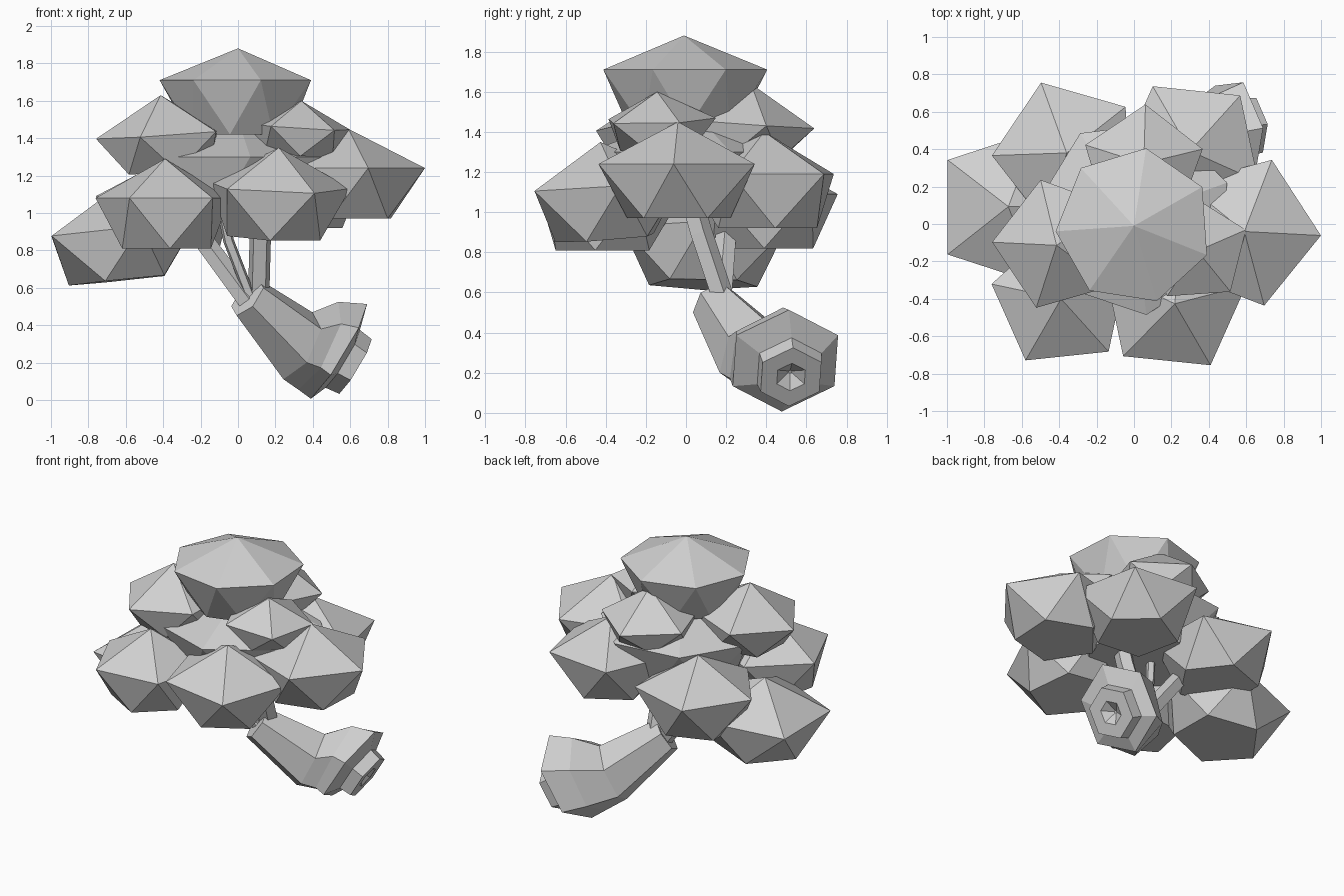
import bpy, bmesh
from math import cos, sin, radians, pi
from mathutils import Vector, Matrix

if "Cube" in bpy.data.objects:
    bpy.data.objects.remove(bpy.data.objects["Cube"])

grey = bpy.data.materials.new("plain_grey")
grey.use_nodes = True
grey.diffuse_color = (0.63, 0.63, 0.63, 1)
grey.node_tree.nodes["Principled BSDF"].inputs["Base Color"].default_value = (0.63, 0.63, 0.63, 1)


def finish(name, bm):
    bmesh.ops.recalc_face_normals(bm, faces=bm.faces)
    mesh = bpy.data.meshes.new(name)
    bm.to_mesh(mesh)
    bm.free()
    mesh.materials.append(grey)
    obj = bpy.data.objects.new(name, mesh)
    bpy.context.collection.objects.link(obj)
    return obj


# Faceted leaf clump: low apex, wide rim, narrower flat base turned half a step
def clump(name, apex, angle, radius=0.41, sides=5, drop=0.21, height=0.48, tilt=0):
    bm = bmesh.new()
    tip = bm.verts.new((0, 0, 0))
    step = 2 * pi / sides

    def ring(r, z, turn):
        return [bm.verts.new((r * cos(turn + i * step), r * sin(turn + i * step), z))
                for i in range(sides)]
    rim = ring(radius, -drop, radians(angle))
    base = ring(radius * 0.66, -height, radians(angle) + step / 2)
    for i in range(sides):
        j = (i + 1) % sides
        bm.faces.new((tip, rim[i], rim[j]))
        bm.faces.new((rim[i], base[i], rim[j]))
        bm.faces.new((rim[j], base[i], base[j]))
    bm.faces.new(base)
    # lean the outer side downwards
    if tilt:
        axis = Vector((-apex[1], apex[0], 0)).normalized()
        bmesh.ops.rotate(bm, verts=bm.verts, cent=(0, 0, -drop),
                         matrix=Matrix.Rotation(radians(tilt), 3, axis))
    bmesh.ops.translate(bm, verts=bm.verts, vec=apex)
    return finish(name, bm)


# Tube with flat sides through rings of (centre, normal, radius)
def loft(name, rings, sides):
    bm = bmesh.new()
    loops = []
    for centre, normal, r in rings:
        n = Vector(normal).normalized()
        side = Vector((0, 1, 0)) if abs(n.z) > 0.9 else Vector((0, 0, 1))
        up = (side - n * side.dot(n)).normalized()
        across = n.cross(up)
        loops.append([bm.verts.new(Vector(centre) + r * (up * cos(2 * pi * i / sides)
                      + across * sin(2 * pi * i / sides))) for i in range(sides)])
    for a, b in zip(loops, loops[1:]):
        for i in range(sides):
            j = (i + 1) % sides
            bm.faces.new((a[i], a[j], b[j], b[i]))
    bm.faces.new(loops[0])
    bm.faces.new(loops[-1])
    return finish(name, bm)


def branch(name, points, r0, r1):
    pts = [Vector(p) for p in points]
    last = len(pts) - 1
    way = pts[-1] - pts[0]
    return loft(name, [(p, way, r0 + (r1 - r0) * i / last) for i, p in enumerate(pts)], 5)


# Foliage
clump("crown_top", (0.0, -0.01, 1.88), 184, 0.42, sides=7, drop=0.17, height=0.46)
clump("crown_core", (0.0, 0.04, 1.5), 20, 0.53, sides=7, drop=0.2, height=0.5)
clump("clump_right", (0.59, -0.04, 1.45), -3)
clump("clump_front_right", (0.21, -0.41, 1.35), -60, 0.4, tilt=5)
clump("clump_front_left", (-0.39, -0.4, 1.29), 240, 0.38)
clump("clump_left", (-0.65, 0.09, 1.12), 144, 0.43, tilt=6)
clump("clump_back_left", (-0.36, 0.38, 1.3), 110, 0.4)
clump("clump_back_right", (0.3, 0.39, 1.4), 48, 0.4)
clump("clump_upper_left", (-0.4, -0.11, 1.63), 178, 0.36, height=0.41, tilt=4)
clump("clump_upper_right", (0.33, -0.14, 1.6), 22, 0.29, drop=0.14, height=0.29, tilt=4)
clump("clump_upper_back", (0.05, 0.31, 1.64), 88, 0.33, drop=0.2, height=0.36, tilt=4)

# Bent trunk with a flared foot, a stepped plug and a hollow
foot = Vector((0.83, 0.1, -0.5)).normalized()
heel = Vector((0.54, 0.495, 0.26))
plug = heel + Vector((0.02, 0.02, -0.04))
loft("trunk", [
    ((0.05, 0.14, 0.55), (0.6, 0.4, -0.5), 0.12),
    ((0.32, 0.34, 0.29), (0.7, 0.4, -0.4), 0.2),
    ((0.43, 0.45, 0.29), (0.8, 0.25, -0.4), 0.26),
    (heel, foot, 0.295),
    (plug, foot, 0.18),
    (plug + foot * 0.08, foot, 0.17),
    (plug + foot * 0.08, foot, 0.08),
    (plug + foot * 0.03, foot, 0.01)], 6)

# Branches
branch("branch_upright", [(0.11, 0.19, 0.54), (0.12, 0.07, 0.9), (0.12, 0.0, 1.15)], 0.06, 0.06)
branch("branch_left", [(0.06, 0.17, 0.52), (-0.2, 0.2, 0.87), (-0.4, 0.24, 1.1)], 0.06, 0.05)
branch("branch_thin", [(0.07, 0.15, 0.54), (-0.05, 0.1, 0.85), (-0.1, 0.05, 1.1)], 0.03, 0.03)
